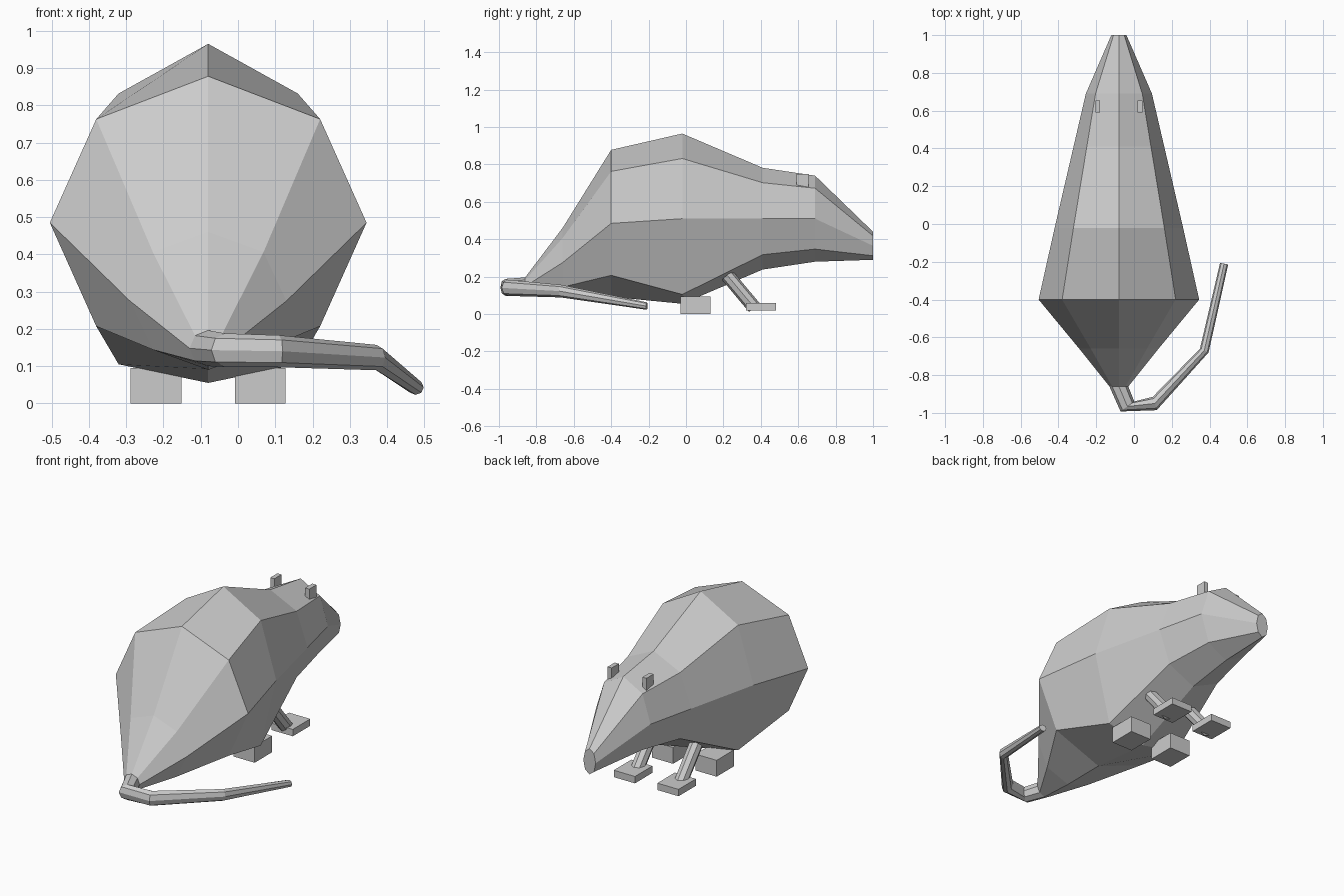
import bpy, bmesh
from math import sin, cos, radians
from mathutils import Vector

if "Cube" in bpy.data.objects:
    bpy.data.objects.remove(bpy.data.objects["Cube"])

CX = -0.08  # body centre line


def make_object(name, bm):
    bmesh.ops.recalc_face_normals(bm, faces=bm.faces)
    me = bpy.data.meshes.new(name)
    bm.to_mesh(me)
    bm.free()
    ob = bpy.data.objects.new(name, me)
    bpy.context.collection.objects.link(ob)
    return ob


def box(name, lo, hi):
    lo, hi = Vector(lo), Vector(hi)
    bm = bmesh.new()
    bmesh.ops.create_cube(bm, size=1)
    for v in bm.verts:
        v.co = (lo + hi) / 2 + v.co * (hi - lo)
    return make_object(name, bm)


def rod(name, a, b, radius, sides=8):
    a, b = Vector(a), Vector(b)
    bm = bmesh.new()
    bmesh.ops.create_cone(bm, cap_ends=True, segments=sides, radius1=radius,
                          radius2=radius, depth=(b - a).length)
    ob = make_object(name, bm)
    ob.location = (a + b) / 2
    ob.rotation_euler = (b - a).to_track_quat('Z', 'Y').to_euler()
    return ob


# Body and tail: eight-sided rings lofted from nose to tail tip
# x, y, z of centre, side radius, height radius, turn of the ring in degrees
rings = [
    (CX, 1.00, 0.365, 0.04, 0.075, 0),
    (CX, 0.69, 0.51, 0.175, 0.23, 0),
    (CX, 0.41, 0.51, 0.24, 0.272, 0),
    (CX, -0.02, 0.51, 0.34, 0.455, 0),
    (CX, -0.40, 0.485, 0.425, 0.393, 0),
    (CX, -0.66, 0.275, 0.21, 0.185, 0),
    (CX, -0.86, 0.148, 0.05, 0.048, 0),
    (-0.035, -0.966, 0.143, 0.045, 0.045, 36),
    (0.11, -0.95, 0.14, 0.037, 0.043, 106),
    (0.372, -0.67, 0.123, 0.025, 0.034, 156),
    (0.477, -0.21, 0.043, 0.022, 0.02, 168),
]
bm = bmesh.new()
loops = []
for i, (x, y, z, rx, rz, turn) in enumerate(rings):
    t = radians(turn)
    loop = []
    for k in range(8):
        a = radians(45 * k)
        s = rx * cos(a)
        h = z + rz * sin(a)
        if i == 3 and k in (5, 7):  # sagging belly
            h = 0.105
        loop.append(bm.verts.new((x + s * cos(t), y + s * sin(t), h)))
    loops.append(loop)
for p, q in zip(loops, loops[1:]):
    for k in range(8):
        n = (k + 1) % 8
        bm.faces.new((p[k], p[n], q[n], q[k]))
bm.faces.new(loops[0])
bm.faces.new(loops[-1])
make_object("body_and_tail", bm)

# Paired parts
for side, sg in (("left", -1), ("right", 1)):
    x = CX + sg * 0.14
    box("back_foot_" + side, (x - 0.068, -0.03, 0), (x + 0.068, 0.13, 0.095))
    box("front_foot_" + side, (x - 0.068, 0.32, 0.02), (x + 0.068, 0.48, 0.06))
    rod("front_leg_" + side, (x, 0.22, 0.208), (x, 0.365, 0.035), 0.037)
    e = CX + sg * 0.112
    box("ear_" + side, (e - 0.013, 0.59, 0.67), (e + 0.013, 0.655, 0.75))
